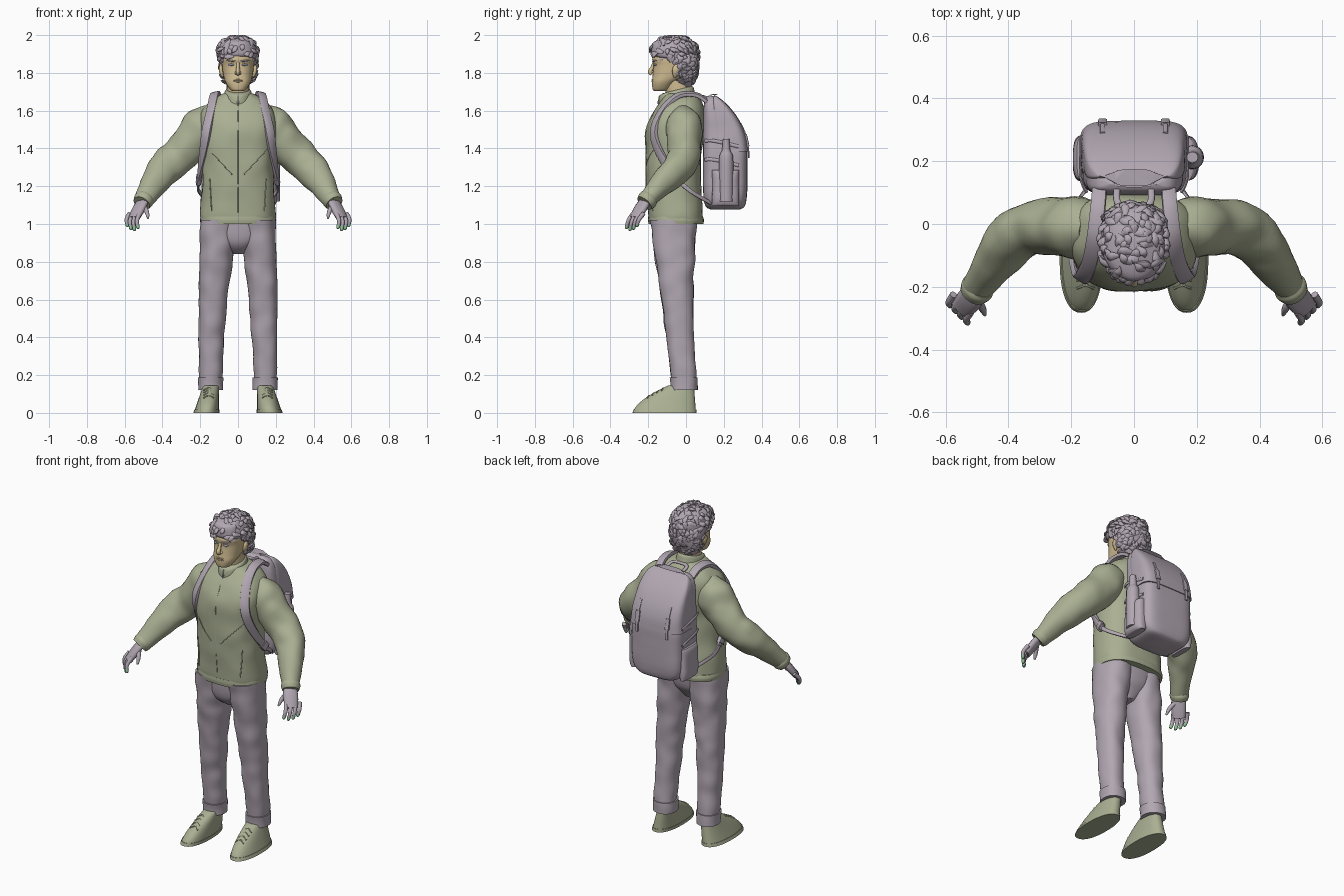
import bpy, bmesh, math, random
from mathutils import Vector, noise
from mathutils.bvhtree import BVHTree

random.seed(4)
if "Cube" in bpy.data.objects:
    bpy.data.objects.remove(bpy.data.objects["Cube"])

FORWARD, BACKWARD, UP = Vector((0, -1, 0)), Vector((0, 1, 0)), Vector((0, 0, 1))
SIDES = {"left": 1, "right": -1}


def material(name, *rgb):
    mat = bpy.data.materials.new(name)
    mat.use_nodes = True
    mat.diffuse_color = (*rgb, 1)
    mat.node_tree.nodes["Principled BSDF"].inputs["Base Color"].default_value = (*rgb, 1)
    return mat


GREEN = material("sage_green", .4, .43, .29)
MAUVE = material("mauve_grey", .44, .385, .44)
SKIN = material("skin", .64, .51, .29)
TIP = material("fingertip_green", .27, .5, .3)
EYE = material("eye_grey", .4, .43, .55)


def lerp(a, b, t):
    return a + (b - a) * t


def fractions(count):
    return [k / count for k in range(count + 1)]


def smooth(rows, steps=5):
    out = []
    last = len(rows) - 1
    for i in range(last):
        near = (rows[max(i - 1, 0)], rows[i], rows[i + 1], rows[min(i + 2, last)])
        for t in fractions(steps)[:-1]:
            out.append([q + t / 2 * (r - p + t * (2 * p - 5 * q + 4 * r - s + t * (3 * (q - r) + s - p)))
                        for p, q, r, s in zip(*near)])
    return out + [list(rows[last])]


def outline(sides, power):
    for t in fractions(sides)[:-1]:
        c, s = math.cos(math.tau * t), math.sin(math.tau * t)
        yield math.copysign(abs(c) ** (2 / power), c), math.copysign(abs(s) ** (2 / power), s)


def skin_rings(name, rings, mat):
    bm = bmesh.new()
    loops = [[bm.verts.new(p) for p in ring] for ring in rings]
    for low, high in zip(loops, loops[1:]):
        for j in range(len(low)):
            bm.faces.new((low[j - 1], low[j], high[j], high[j - 1]))
    bm.faces.new(loops[0])
    bm.faces.new(loops[-1])
    bmesh.ops.recalc_face_normals(bm, faces=bm.faces)
    mesh = bpy.data.meshes.new(name)
    bm.to_mesh(mesh)
    bm.free()
    mesh.polygons.foreach_set("use_smooth", [True] * len(mesh.polygons))
    mesh.set_sharp_from_angle(angle=math.radians(50))
    mesh.materials.append(mat)
    ob = bpy.data.objects.new(name, mesh)
    bpy.context.collection.objects.link(ob)
    return ob


def stack(name, rows, mat, power=2.3, wrinkle=0, mirror=1, sides=40):
    """Level rings; each row is height, half width, front, back and optional centre x."""
    rings = []
    for z, half, front, back, *shift in smooth(rows):
        centre = Vector((mirror * sum(shift), (front + back) / 2, z))
        ring = []
        for u, v in outline(sides, power):
            p = Vector((u * half, v * (back - front) / 2, 0))
            ring.append(centre + p * (1 + wrinkle * noise.noise((centre + p) * 11)))
        rings.append(ring)
    return skin_rings(name, rings, mat)


def tube(name, path, radii, mat, ref=FORWARD, flat=1, power=2, wrinkle=0, mirror=1, sides=12):
    """Rings along a path; ref is the direction its flat side faces."""
    points = [Vector((x * mirror, y, z)) for x, y, z in smooth(path)]
    sizes = [r for r, in smooth([(r,) for r in radii])]
    rings, last = [], len(points) - 1
    for i, p in enumerate(points):
        along = points[min(i + 1, last)] - points[max(i - 1, 0)]
        across = along.cross(ref(p) if callable(ref) else Vector(ref)).normalized()
        out = across.cross(along.normalized())
        place = i / last * (len(sizes) - 1)
        low = min(int(place), len(sizes) - 2)
        radius = lerp(sizes[low], sizes[low + 1], place - low)
        ring = []
        for u, v in outline(sides, power):
            q = (across * u + out * v * flat) * radius
            ring.append(p + q * (1 + wrinkle * noise.noise((p + q) * 13)))
        rings.append(ring)
    return skin_rings(name, rings, mat)


def front_of(ob):
    mesh = ob.data
    tree = BVHTree.FromPolygons([v.co for v in mesh.vertices], [f.vertices for f in mesh.polygons])
    return lambda x, z: tree.ray_cast(Vector((x, -1, z)), BACKWARD)[0]


def trace(name, surface, start, end, radii, mat, mirror=1):
    path = [surface(lerp(start[0], end[0], t), lerp(start[1], end[1], t)) for t in fractions(8)]
    tube(name, path, radii, mat, mirror=mirror, sides=8)


# Jacket, collar and zip
jacket = stack("jacket_body", [(1, .19, -.19, .09), (1.05, .2, -.2, .09), (1.2, .19, -.21, .08),
                               (1.36, .19, -.215, .08), (1.5, .205, -.21, .1), (1.59, .195, -.175, .1),
                               (1.655, .145, -.13, .08), (1.69, .08, -.11, .05)], GREEN, 2.5, .04, sides=56)
stack("jacket_hem", [(1, .198, -.198, .092), (1.02, .201, -.201, .095), (1.04, .198, -.2, .09)], GREEN, 2.5)
collar = stack("collar", [(1.62, .1, -.14, .07), (1.66, .08, -.145, .05), (1.7, .07, -.14, .04),
                          (1.71, .06, -.12, .03)], GREEN, 2)
for v in collar.data.vertices:
    v.co.z += (v.co.y + .05) / 4
chest = front_of(jacket)
throat = front_of(collar)
trace("jacket_zip", chest, (0, 1.01), (0, 1.64), (.002, .002), GREEN)
trace("collar_zip", throat, (0, 1.63), (0, 1.68), (.003, .003), GREEN)
trace("zip_pull", throat, (0, 1.62), (0, 1.65), (.003, .006), MAUVE)
for side, m in SIDES.items():
    trace(side + "_chest_seam", chest, (.16, 1.4), (.03, 1.26), (.002, .002), GREEN, m)
    trace(side + "_pocket_seam", chest, (.14, 1.07), (.15, 1.24), (.003, .003), GREEN, m)

# Sleeves
ARM = [(.12, -.02, 1.56), (.18, -.01, 1.51), (.235, -.01, 1.445), (.315, -.01, 1.36), (.385, -.045, 1.295),
       (.44, -.12, 1.22), (.51, -.22, 1.11)]
wrist = [Vector(ARM[-2]).lerp(Vector(ARM[-1]), t) for t in (.75, .85, 1)]
for side, m in SIDES.items():
    tube(side + "_sleeve", ARM, (.085, .112, .104, .097, .09, .074, .046), GREEN,
         flat=.88, wrinkle=.1, mirror=m, sides=28)
    tube(side + "_sleeve_cuff", wrist, (.05, .054, .047), GREEN, mirror=m, sides=24)


# Trousers
def leg(t, grow=0):
    t, rise = max(t, 0), lerp(.14, 1.02, t)
    return (rise, lerp(.06, .1, t ** 1.4) + grow, lerp(-.075, -.19, t ** 1.1) - grow,
            .055 - .016 * math.sin(math.pi * t) + grow, lerp(.145, .098, t * t))


stack("trouser_seat", [(.84, .03, -.1, -.02), (.88, .08, -.15, .01), (.93, .13, -.172, .04),
                       (1.02, .16, -.18, .055)], MAUVE, 2.5)
for side, m in SIDES.items():
    stack(side + "_trouser_leg", [leg(t) for t in fractions(9)], MAUVE, 2.2, .1, m)
    stack(side + "_trouser_cuff", [leg(t, .007) for t in (-.02, .02, .055)], MAUVE, 2.2, .06, m)


# Shoes with laces
def shoe(h, grow=0):
    return (.145 * h, lerp(.066, .042, h) + grow, lerp(-.28, -.095, h ** 1.7) - grow,
            lerp(.053, .042, h) + grow, lerp(.168, .143, h))


for side, m in SIDES.items():
    stack(side + "_shoe", [shoe(h) for h in fractions(8)], GREEN, mirror=m)
    stack(side + "_shoe_sole", [shoe(h, .003) for h in fractions(8)[:2]], GREEN, mirror=m)
    for t in fractions(3):
        y, z = lerp(-.195, -.12, t), lerp(.091, .131, t)
        for lean in (-1, 1):
            lace = [(.155 + .027 * u, y - .01 * u * lean, z - .012 * abs(u)) for u in (-1, 0, 1)]
            tube(side + "_shoe_lace", lace, (.004, .004), GREEN, UP, mirror=m, sides=6)

# Hands
for side, m in SIDES.items():
    facing = (.65 * m, -.65, .3)
    tube(side + "_palm", [(.49, -.2, 1.14), (.515, -.23, 1.1), (.55, -.27, 1.03)], (.03, .038, .042, .036),
         MAUVE, facing, .5, 2.4, mirror=m)
    for t, (finger, length) in zip(fractions(3), dict(index=.075, middle=.085, ring=.08, little=.065).items()):
        knuckle = Vector((lerp(.52, .575, t), lerp(-.28, -.225, t), 1.055))
        bend = knuckle + Vector((.015, -.025, -length / 2))
        end = knuckle + Vector((.01, -.035, -length))
        tube(f"{side}_{finger}_finger", (knuckle, bend, end), (.012, .011, .008), MAUVE, facing, mirror=m)
        tube(f"{side}_{finger}_fingertip", (bend.lerp(end, .6), end, end - UP * .006), (.0105, .009, .004),
             TIP, facing, mirror=m)
    tube(side + "_thumb", [(.505, -.235, 1.1), (.485, -.265, 1.07), (.475, -.29, 1.03)],
         (.016, .013, .011, .005), MAUVE, facing, mirror=m)

# Head and face
stack("neck", [(1.64, .06, -.1, .03), (1.78, .06, -.12, .03)], SKIN, 2)
head = stack("head", [(1.703, .025, -.165, -.11), (1.712, .042, -.176, -.09), (1.75, .066, -.18, -.05),
                      (1.79, .078, -.176, .02), (1.84, .084, -.172, .04), (1.88, .086, -.178, .05),
                      (1.95, .07, -.15, .03)], SKIN)
face = front_of(head)
tube("nose", [(0, -.168, 1.86), (0, -.178, 1.83), (0, -.19, 1.806), (0, -.182, 1.792)],
     (.008, .009, .012, .009), SKIN)
for name, z in dict(upper_lip=1.763, lower_lip=1.754).items():
    trace(name, face, (-.025, z), (.025, z), (.002, .004, .002), SKIN)
for side, m in SIDES.items():
    trace(side + "_eye", face, (.02, 1.843), (.05, 1.843), (.003, .006, .003), EYE, m)
    trace(side + "_eyebrow", face, (.014, 1.862), (.06, 1.866), (.003, .005, .002), MAUVE, m)
    tube(side + "_nostril", [(.009, -.178, 1.794), (.012, -.17, 1.805)], (.007, .005), SKIN, mirror=m)
    tube(side + "_ear", [(.08, -.06, 1.775), (.09, -.055, 1.81), (.09, -.05, 1.845)], (.006, .016, .018, .008),
         SKIN, (m, 0, 0), .6, mirror=m)

# Hair: a base cap covered in curled locks
cap = stack("hair_base", [(1.725, .045, -.03, .025), (1.77, .08, -.045, .045), (1.82, .095, -.07, .057),
                          (1.865, .1, -.1, .06), (1.888, .1, -.175, .06), (1.93, .1, -.18, .06),
                          (1.965, .08, -.165, .04), (1.99, .03, -.1, -.02)], MAUVE, 2.2, .08)
for root in random.sample([v for v in cap.data.vertices if v.co.z > 1.74], 230):
    normal = (root.co - Vector((0, -.055, 1.87))).normalized()
    along = normal.cross(noise.random_unit_vector() + UP * .3).normalized() * random.uniform(.018, .03)
    curl = normal.cross(along) * random.uniform(-.5, .5)
    lock = [root.co - along, root.co + curl, root.co + along / 2 + curl, root.co + along]
    for p, lift in zip(lock, (-.004, .003, .004, .001)):
        p += normal * lift
        p.z = min(p.z, 1.992)
    tube("hair_lock", lock, (.006, .014, .011, .002), MAUVE, normal, .6, sides=7)


# Backpack with flap
def pack(u, grow=0, front=.09):
    puff = (1 - abs(u) ** 8) ** .25
    inset = (1 - puff) * .07
    return (1.38 + .305 * u + grow, .168 * puff * (1 - .12 * max(u, 0)) + grow, front + inset,
            .325 - .165 * max(u, 0) ** 2 - inset + grow)


heights = [math.sin(lerp(-1.5, 1.5, t)) for t in fractions(14)]
stack("backpack_body", [pack(u) for u in heights], MAUVE, 4.5, .015, sides=56)
stack("backpack_flap", [pack(u, .005, .13) for u in heights if u >= 0], MAUVE, 4.5, .015, sides=56)
tube("carry_handle", [(-.055, .11, 1.67), (-.045, .06, 1.685), (.045, .06, 1.685), (.055, .11, 1.67)],
     (.011, .011), MAUVE, UP, .6)
for x in (-.1, .1):
    strap = [(x, pack(u)[3] + .006, pack(u)[0]) for u in (.5, .3, .1, -.1)]
    tube("flap_strap", strap, (.008, .008), MAUVE, BACKWARD, .5, 4)
    tube("flap_buckle", strap[1:3], (.014, .014), MAUVE, BACKWARD, .5, 5)

# Bottle, side pockets and side straps
stack("bottle", [(1.12, .035, .175, .25, .186), (1.34, .036, .175, .25, .186), (1.39, .022, .19, .235, .186),
                 (1.45, .018, .195, .23, .186)], MAUVE, 2)
for side, m in SIDES.items():
    depth = .042 if side == "left" else .03
    rows = [(1.19 + .1 * u, depth * (1 - u ** 4) ** .3, .14, .28, .165) for u in heights[1:-1]]
    stack(side + "_side_pocket", rows, MAUVE, 2.8, .07, m)
    for z in (1.34, 1.44):
        tube(side + "_side_strap", [(.15, .1, z), (.17, .15, z), (.17, .28, z - .03)], (.009, .009), MAUVE,
             (m, 0, 0), .5, mirror=m)


# Shoulder straps
def outward(p):
    return p - Vector((math.copysign(.08, p.x), -.03, min(p.z, 1.5)))


for side, m in SIDES.items():
    tube(side + "_shoulder_strap", [(.11, .11, 1.65), (.115, .05, 1.685), (.125, -.04, 1.68), (.14, -.12, 1.61),
                                    (.165, -.17, 1.5), (.18, -.15, 1.4), (.2, -.08, 1.28), (.21, -.02, 1.21)],
         (.024, .026, .026, .018), MAUVE, outward, .48, 4, mirror=m)
    tube(side + "_strap_tail", [(.21, -.03, 1.22), (.205, .03, 1.17), (.14, .13, 1.11)], (.012, .01), MAUVE,
         outward, .5, 4, mirror=m)
    tube(side + "_strap_buckle", [(.204, -.055, 1.25), (.21, -.03, 1.22)], (.025, .025), MAUVE,
         outward, .56, 5, mirror=m)
